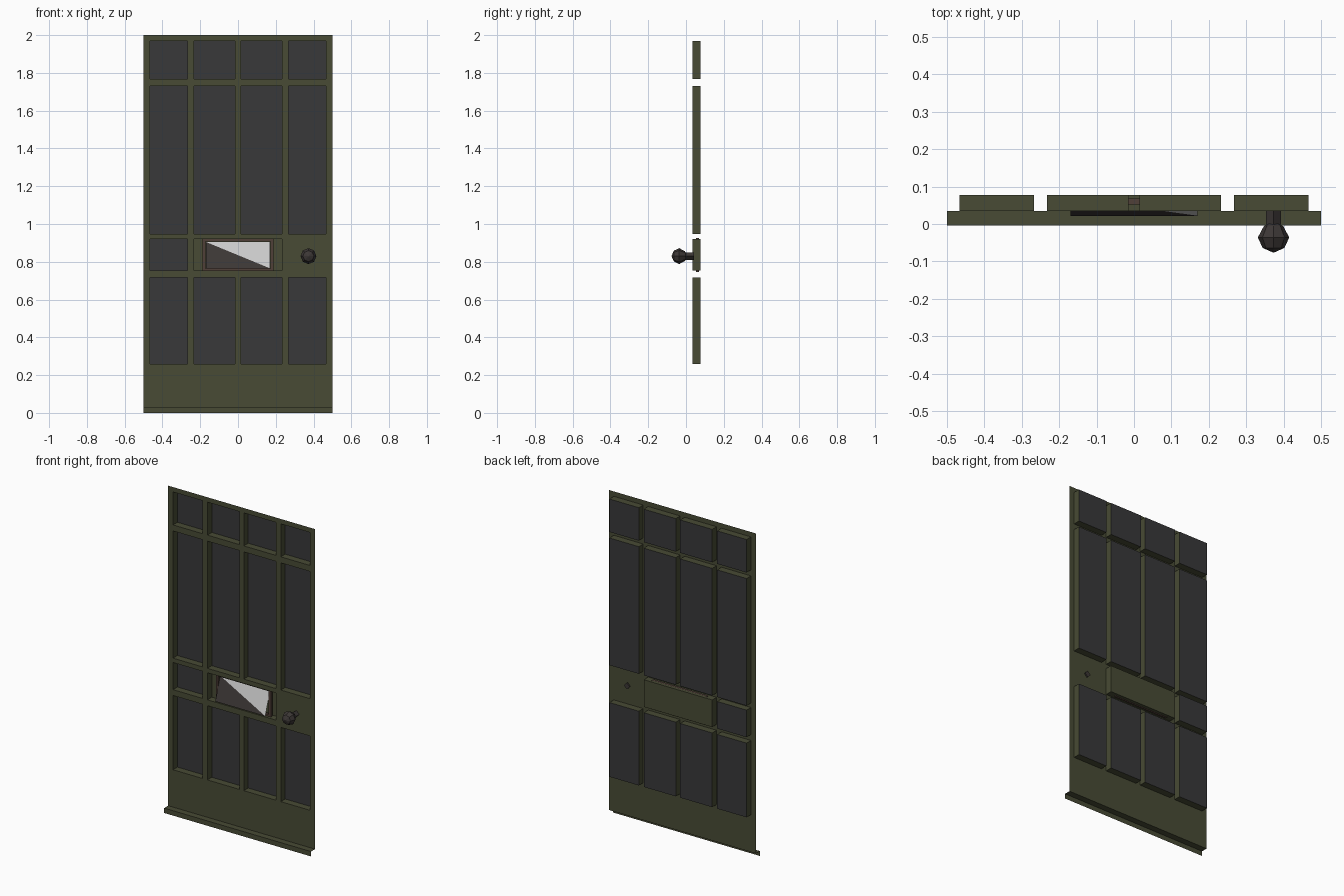
import bpy, bmesh, math
from mathutils import Vector

if "Cube" in bpy.data.objects:
    bpy.data.objects.remove(bpy.data.objects["Cube"])

def mat(name, c):
    m = bpy.data.materials.new(name)
    m.diffuse_color = (*c, 1)
    m.use_nodes = True
    m.node_tree.nodes["Principled BSDF"].inputs["Base Color"].default_value = m.diffuse_color
    return m

GREEN = mat("green_paint", (0.065, 0.07, 0.035))
GREY = mat("dark_pane", (0.04, 0.04, 0.042))
BROWN = mat("brown_trim", (0.08, 0.05, 0.04))
METAL = mat("dark_metal", (0.045, 0.038, 0.036))
LIGHT = mat("light_metal", (0.6, 0.6, 0.6))

def make(name, polys, mats):
    """polys: list of (corner list, material index)"""
    bm = bmesh.new()
    for pts, mi in polys:
        bm.faces.new([bm.verts.new(p) for p in pts]).material_index = mi
    bmesh.ops.remove_doubles(bm, verts=bm.verts, dist=1e-5)
    me = bpy.data.meshes.new(name)
    bm.to_mesh(me)
    bm.free()
    for m in mats:
        me.materials.append(m)
    ob = bpy.data.objects.new(name, me)
    bpy.context.collection.objects.link(ob)
    return ob

FRONT, BACK, SILL = 0.035, 0.078, -0.004
xs = [-.5, -.467, -.267, -.233, -.015, .015, .233, .267, .467, .5]
zs = [.03, .26, .717, .753, .92, .947, 1.73, 1.767, 1.97, 2]

def rect(x0, x1, z0, z1, y):
    return [(x0, y, z0), (x1, y, z0), (x1, y, z1), (x0, y, z1)]

def recess(name, x0, x1, z0, z1, back_mat):
    # open-fronted tray: four walls and a back
    f, b = rect(x0, x1, z0, z1, FRONT), rect(x0, x1, z0, z1, BACK)
    polys = [(b, 1)]
    for i in range(4):
        j = (i + 1) % 4
        polys.append(([f[i], f[j], b[j], b[i]], 0))
    make(name, polys, [GREEN, back_mat])

# Front sheet with openings, plus the recessed panels behind them
sheet = []
for i in range(9):
    for k in range(9):
        cell = (xs[i], xs[i + 1], zs[k], zs[k + 1])
        slot = k == 3 and i in (3, 4, 5)
        panel = i in (1, 3, 5, 7) and k in (1, 3, 5, 7) and not (k == 3 and i > 1)
        if panel:
            recess("recessed_panel", *cell, GREY)
        elif not slot:
            sheet.append((rect(*cell, FRONT), 0))
make("door_sheet", sheet, [GREEN])
recess("mail_recess", xs[3], xs[6], zs[3], zs[4], GREEN)

# Weather sill: ledge and drip face, open below and at the ends
make("sill", [([(-.5, SILL, .03), (.5, SILL, .03), (.5, FRONT, .03), (-.5, FRONT, .03)], 0),
              (rect(-.5, .5, 0, .03, SILL), 0)], [GREEN])

# Mail slot trim
def ring(w, z0, z1, y):
    return rect(-w, w, z0, z1, y)

loops = [ring(.187, .747, .925, .068), ring(.187, .747, .925, .052),
         ring(.172, .764, .908, .052), ring(.172, .764, .908, .068)]
trim = []
for a, b in zip(loops, loops[1:]):
    for i in range(4):
        j = (i + 1) % 4
        trim.append(([a[i], a[j], b[j], b[i]], 0))
make("mail_trim", trim, [BROWN])

# Tilted flap, half dark and half light
bl, br, tr, tl = (-.17, .022, .765), (.17, .022, .765), (.17, .07, .905), (-.17, .07, .905)
make("mail_flap", [([bl, br, tl], 0), ([br, tr, tl], 1)], [METAL, LIGHT])

# Door knob: faceted rings along y
def lathe(name, profile, sides, centre):
    cx, cz = centre
    rings = [[(cx + r * math.cos(2 * math.pi * i / sides), y,
               cz + r * math.sin(2 * math.pi * i / sides)) for i in range(sides)]
             for y, r in profile]
    polys = [(rings[0], 0), (rings[-1][::-1], 0)]
    for a, b in zip(rings, rings[1:]):
        for i in range(sides):
            j = (i + 1) % sides
            polys.append(([a[j], a[i], b[i], b[j]], 0))
    make(name, polys, [METAL])

lathe("knob", [(-.076, .002), (-.064, .029), (-.036, .042), (-.006, .026), (.002, .012)], 8, (.373, .83))
lathe("knob_stem", [(-.002, .02), (.043, .02)], 4, (.373, .83))
